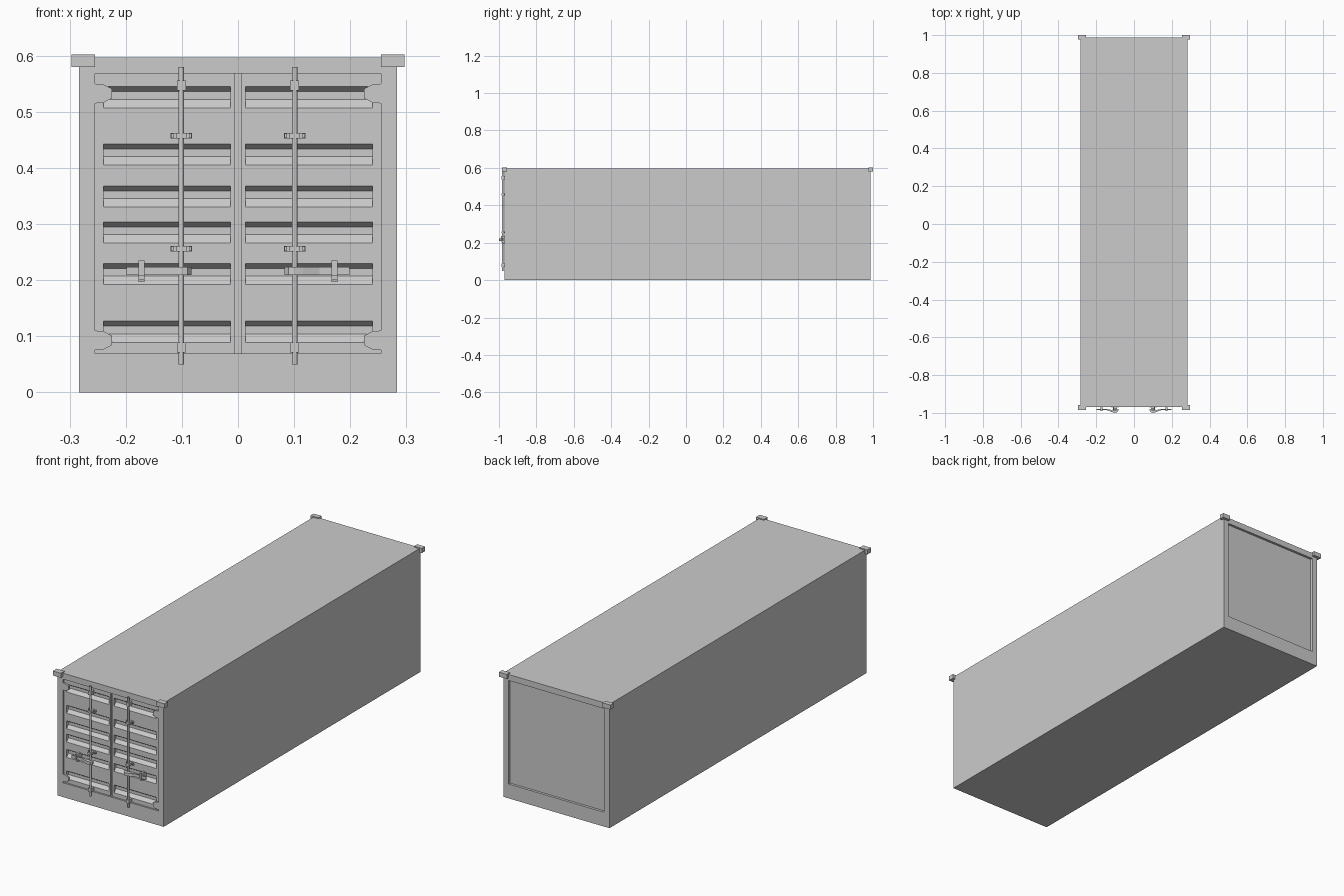
import bpy, bmesh, math
from mathutils import Matrix, Vector

if "Cube" in bpy.data.objects:
    bpy.data.objects.remove(bpy.data.objects["Cube"])

FRONT, BACK = -0.97, 0.987
W, H = 0.283, 0.597
DOOR = FRONT + 0.008


def finish(bm, name, mirror=True, recalc=True, smooth=False):
    bmesh.ops.remove_doubles(bm, verts=bm.verts[:], dist=1e-5)
    if recalc:
        bmesh.ops.recalc_face_normals(bm, faces=bm.faces[:])
    me = bpy.data.meshes.new(name)
    bm.to_mesh(me)
    bm.free()
    ob = bpy.data.objects.new(name, me)
    bpy.context.collection.objects.link(ob)
    if smooth:
        for p in me.polygons:
            p.use_smooth = len(p.vertices) == 4
    if mirror:
        ob.modifiers.new("mirror", 'MIRROR')
    return ob


def quad(bm, *pts):
    return bm.faces.new([bm.verts.new(p) for p in pts])


def add_box(bm, x0, x1, y0, y1, z0, z1):
    size = Vector((x1 - x0, y1 - y0, z1 - z0))
    mid = Vector((x0 + x1, y0 + y1, z0 + z1)) / 2
    bmesh.ops.create_cube(bm, size=1, matrix=Matrix.Translation(mid) @ Matrix.Diagonal((*size, 1)))


def extrude_z(bm, pts, z0, z1):
    f = bm.faces.new([bm.verts.new((x, y, z0)) for x, y in pts])
    r = bmesh.ops.extrude_face_region(bm, geom=[f])
    bmesh.ops.translate(bm, vec=(0, 0, z1 - z0),
                        verts=[v for v in r["geom"] if isinstance(v, bmesh.types.BMVert)])


def add_frame(bm, y, inner, depth):
    """Flat end frame with a shaped opening and its inward rim."""
    edges = []
    for loop in ([(-W, 0), (W, 0), (W, H), (-W, H)], inner):
        vs = [bm.verts.new((x, y, z)) for x, z in loop]
        edges += [bm.edges.new((a, b)) for a, b in zip(vs, vs[1:] + vs[:1])]
    bmesh.ops.triangle_fill(bm, edges=edges, use_beauty=True, normal=(0, -1, 0))
    for (xa, za), (xb, zb) in zip(inner, inner[1:] + inner[:1]):
        quad(bm, (xa, y, za), (xb, y, zb), (xb, y + depth, zb), (xa, y + depth, za))


# Container shell: walls, roof, floor, and both end frames
bm = bmesh.new()
outline = [(-W, 0), (W, 0), (W, H), (-W, H)]
for (xa, za), (xb, zb) in zip(outline, outline[1:] + outline[:1]):
    quad(bm, (xa, FRONT, za), (xb, FRONT, zb), (xb, BACK, zb), (xa, BACK, za))
tab = [(0.255, 0.075), (0.240, 0.076), (0.225, 0.084), (0.225, 0.101),
       (0.240, 0.109), (0.255, 0.110)]
right = [(0.255, 0.069)] + tab + [(x, 0.625 - z) for x, z in reversed(tab)] + [(0.255, 0.568)]
add_frame(bm, FRONT, right + [(-x, z) for x, z in reversed(right)], 0.008)
back_hole = [(-0.255, 0.069), (0.255, 0.069), (0.255, 0.568), (-0.255, 0.568)]
add_frame(bm, BACK, back_hole, -0.012)
quad(bm, *[(x, BACK - 0.012, z) for x, z in back_hole])
finish(bm, "container_shell", mirror=False)

# Corner castings
bm = bmesh.new()
add_box(bm, 0.255, 0.297, -0.985, -0.957, 0.580, 0.602)
add_box(bm, 0.255, 0.297, 0.976, 1.0, 0.580, 0.602)
finish(bm, "corner_castings")

# Doors with pressed horizontal grooves and a centre seam
bm = bmesh.new()
XA, XB, X0, X1 = 0.005, 0.255, 0.013, 0.240
GROOVE = 0.014
z = 0.069
for top in (0.127, 0.230, 0.304, 0.368, 0.443, 0.545, None):
    low = 0.568 if top is None else top - 0.038
    quad(bm, (XA, DOOR, z), (XB, DOOR, z), (XB, DOOR, low), (XA, DOOR, low))
    if top is None:
        break
    prof = [(DOOR, low), (DOOR + GROOVE, low + 0.015),
            (DOOR + GROOVE, top - 0.009), (DOOR, top)]
    for (ya, za), (yb, zb) in zip(prof, prof[1:]):
        quad(bm, (X0, ya, za), (X1, ya, za), (X1, yb, zb), (X0, yb, zb))
    quad(bm, *[(X0, y, zz) for y, zz in reversed(prof)])
    quad(bm, *[(X1, y, zz) for y, zz in prof])
    for a, b in ((XA, X0), (X1, XB)):
        quad(bm, (a, DOOR, low), (b, DOOR, low), (b, DOOR, top), (a, DOOR, top))
    z = top
SEAM = DOOR + 0.006
quad(bm, (0, SEAM, 0.069), (XA, SEAM, 0.069), (XA, SEAM, 0.568), (0, SEAM, 0.568))
quad(bm, (XA, SEAM, 0.069), (XA, DOOR, 0.069), (XA, DOOR, 0.568), (XA, SEAM, 0.568))
finish(bm, "doors", recalc=False)

# Vertical locking bars
BX, BY = 0.101, -0.980
bm = bmesh.new()
bmesh.ops.create_cone(bm, cap_ends=True, segments=10, radius1=0.005, radius2=0.005,
                      depth=0.53, matrix=Matrix.Translation((BX, BY, 0.315)))
finish(bm, "locking_bars", smooth=True)

# Bar end keepers
bm = bmesh.new()
for zc in (0.080, 0.547):
    add_box(bm, BX - 0.008, BX + 0.008, -0.987, DOOR, zc - 0.009, zc + 0.009)
finish(bm, "bar_keepers")

# Bar guides: a mounting plate, a raised clamp and two bolts
bm = bmesh.new()
for zc in (0.256, 0.457):
    add_box(bm, BX - 0.019, BX + 0.019, -0.967, DOOR, zc - 0.005, zc + 0.005)
    add_box(bm, BX - 0.009, BX + 0.009, -0.987, -0.967, zc - 0.005, zc + 0.005)
    for s in (-1, 1):
        xc = BX + s * 0.016
        add_box(bm, xc - 0.002, xc + 0.002, -0.972, -0.967, zc - 0.004, zc + 0.004)
finish(bm, "bar_guides")

# Swept door handles
bm = bmesh.new()
extrude_z(bm, [(0.083, -0.988), (0.090, -0.998), (0.101, -1.0), (0.116, -0.996),
               (0.145, -0.985), (0.199, -0.985), (0.199, -0.980), (0.143, -0.980),
               (0.115, -0.985), (0.101, -0.974), (0.083, -0.980)], 0.209, 0.223)
finish(bm, "door_handles")

# Handle latches
bm = bmesh.new()
add_box(bm, 0.167, 0.177, -0.978, -0.950, 0.197, 0.235)
add_box(bm, 0.167, 0.177, -0.990, -0.978, 0.224, 0.235)
add_box(bm, 0.167, 0.177, -0.990, -0.986, 0.208, 0.224)
add_box(bm, 0.167, 0.177, -0.986, -0.978, 0.200, 0.208)
finish(bm, "handle_latches")
